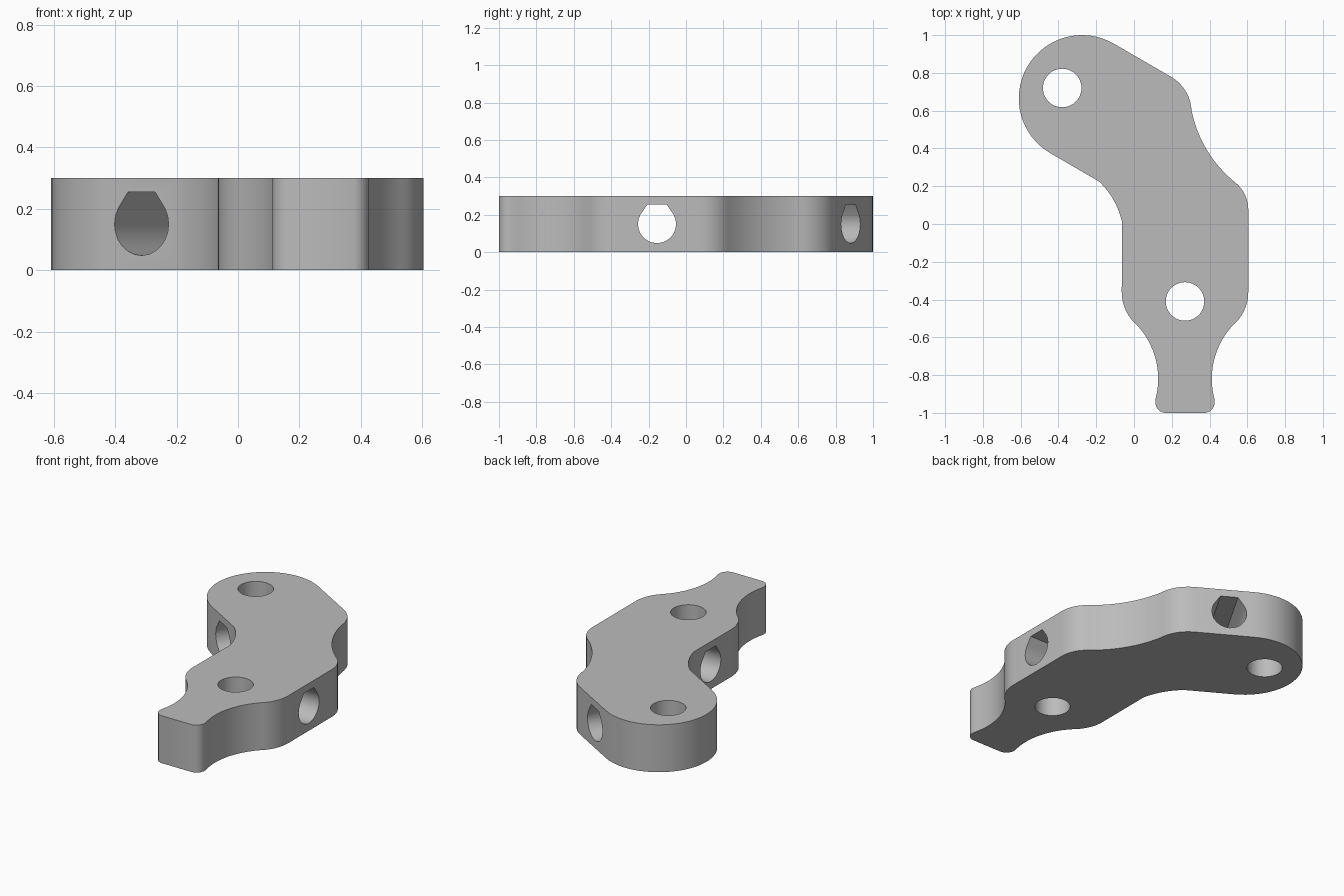
import bpy, bmesh
from math import pi, cos, sin, radians
from mathutils import Vector, Matrix

if "Cube" in bpy.data.objects:
    bpy.data.objects.remove(bpy.data.objects["Cube"])

HEIGHT, HALF, HOLE = 0.3, 0.335, 0.102
TAIL_X = 0.27

grey = bpy.data.materials.new("plain grey")
grey.use_nodes = True
colour = (0.5, 0.5, 0.5, 1)
grey.diffuse_color = colour
grey.node_tree.nodes["Principled BSDF"].inputs["Base Color"].default_value = colour


def arc(a, mid, b, steps=10):
    """Points on the circle arc from a through mid to b."""
    a, mid, b = (Vector(p) for p in (a, mid, b))
    p, q = mid - a, b - a
    d = 2 * p.cross(q)
    c = a + Vector((q.y * p.length_squared - p.y * q.length_squared,
                    p.x * q.length_squared - q.x * p.length_squared)) / d
    turn = -(a - c).angle_signed(mid - c) - (mid - c).angle_signed(b - c)
    return [c + Matrix.Rotation(turn * i / steps, 2) @ (a - c) for i in range(steps + 1)]


def prism(name, points, depth):
    """Extrude a flat outline upward from z = 0."""
    clean = [p for i, p in enumerate(points) if (p - points[i - 1]).length > 1e-4]
    bm = bmesh.new()
    face = bm.faces.new([bm.verts.new((p.x, p.y, 0)) for p in clean])
    top = bmesh.ops.extrude_face_region(bm, geom=[face])["geom"]
    bmesh.ops.translate(bm, vec=(0, 0, depth),
                        verts=[v for v in top if isinstance(v, bmesh.types.BMVert)])
    bmesh.ops.recalc_face_normals(bm, faces=bm.faces)
    mesh = bpy.data.meshes.new(name)
    bm.to_mesh(mesh)
    bm.free()
    mesh.materials.append(grey)
    obj = bpy.data.objects.new(name, mesh)
    bpy.context.collection.objects.link(obj)
    return obj


def ring(start, end, steps, radius=HOLE):
    return [Vector((radius * cos(start + (end - start) * i / steps),
                    radius * sin(start + (end - start) * i / steps)))
            for i in range(steps + 1)]


# Tail side, mirrored about the tail's own centre line
tail = (arc((0.605, -0.36), (0.591, -0.44), (0.55, -0.51), 6)
        + arc((0.55, -0.51), (0.448, -0.65), (0.427, -0.93), 14)
        + arc((0.427, -0.93), (0.418, -0.975), (0.38, -1), 4))
tail_mirror = [Vector((2 * TAIL_X - p.x, p.y)) for p in reversed(tail)]

# Inner bend, rounded far end and outer bend
inner_bend = arc((-0.063, 0.01), (-0.107, 0.125), (-0.185, 0.225))
end_centre = Vector((-0.275, 0.665))
round_end = [end_centre + p for p in ring(radians(240), radians(60), 32, HALF)]
outer_bend = (arc((0.2, 0.777), (0.268, 0.712), (0.305, 0.6), 8)
              + arc((0.305, 0.6), (0.388, 0.388), (0.53, 0.225), 12)
              + arc((0.53, 0.225), (0.584, 0.162), (0.605, 0.08), 6))
body = prism("bent_arm", tail + tail_mirror + inner_bend + round_end + outer_bend, HEIGHT)

# Upright round holes
cutters = []
for x, y in ((TAIL_X, -0.41), (-0.38, 0.72)):
    pin = prism("pin_hole_cutter", ring(0, 2 * pi, 48), 1)
    pin.location = (x, y, -0.4)
    cutters.append(pin)

# Sideways holes: round below, tapering to a flat top
keyhole = ring(radians(150), radians(390), 16) + [Vector((0.051, 0.105)), Vector((-0.051, 0.105))]
for x, y, heading in ((TAIL_X, -0.155, 0), (-0.15, 0.585, 60)):
    cross = prism("cross_hole_cutter", keyhole, 1)
    cross.matrix_world = (Matrix.Translation((x, y, HEIGHT / 2))
                          @ Matrix.Rotation(radians(heading + 90), 4, "Z")
                          @ Matrix.Rotation(radians(90), 4, "X")
                          @ Matrix.Translation((0, 0, -0.5)))
    cutters.append(cross)

# Cut every hole, then drop the cutters
bpy.context.view_layer.objects.active = body
body.select_set(True)
for cutter in cutters:
    cutter.hide_render = True
    mod = body.modifiers.new("hole", "BOOLEAN")
    mod.operation, mod.solver, mod.object = "DIFFERENCE", "EXACT", cutter
    bpy.ops.object.modifier_apply(modifier=mod.name)
    bpy.data.objects.remove(cutter)

bpy.ops.object.shade_smooth_by_angle(angle=radians(30))
